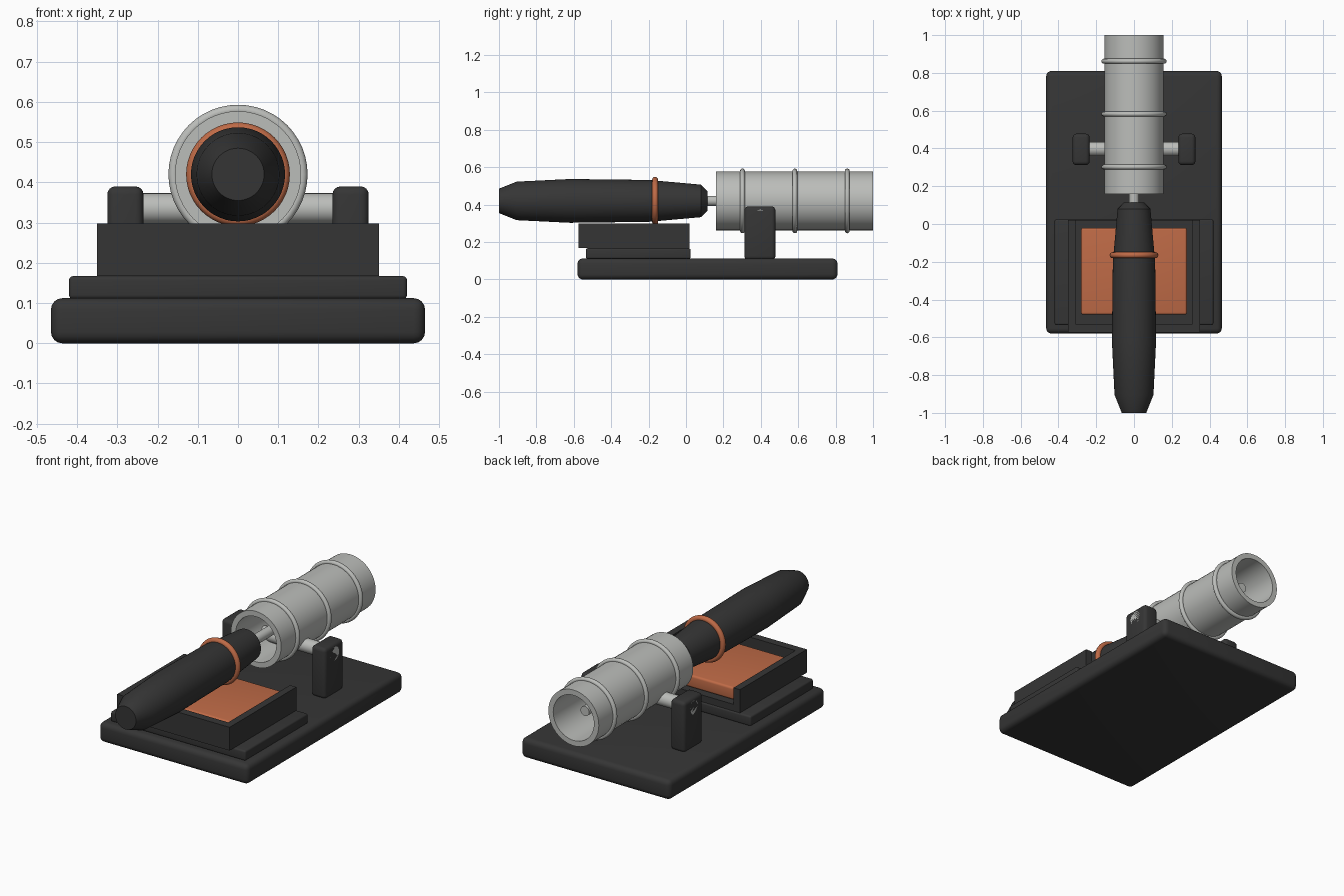
import bpy, bmesh, math
from mathutils import Matrix, Vector

if "Cube" in bpy.data.objects:
    bpy.data.objects.remove(bpy.data.objects["Cube"])

AXIS_Z = 0.42  # height of the barrel and pen centre line


def material(name, rgb):
    m = bpy.data.materials.new(name)
    m.diffuse_color = (*rgb, 1)
    m.use_nodes = True
    m.node_tree.nodes["Principled BSDF"].inputs["Base Color"].default_value = m.diffuse_color
    return m


BLACK = material("charcoal", (0.036, 0.036, 0.036))
SILVER = material("silver grey", (0.5, 0.51, 0.49))
COPPER = material("copper", (0.52, 0.145, 0.062))


def finish(name, bm, mat, smooth=True):
    bmesh.ops.recalc_face_normals(bm, faces=bm.faces)
    me = bpy.data.meshes.new(name)
    bm.to_mesh(me)
    bm.free()
    me.materials.append(mat)
    ob = bpy.data.objects.new(name, me)
    bpy.context.collection.objects.link(ob)
    if smooth:
        bpy.ops.object.select_all(action='DESELECT')
        bpy.context.view_layer.objects.active = ob
        ob.select_set(True)
        bpy.ops.object.shade_smooth_by_angle(angle=math.radians(35))
    return ob


def box(name, x, y, z, mat, bevel=0.0):
    """Box from (min, max) ranges, with rounded edges when bevel > 0."""
    bm = bmesh.new()
    size = Vector((x[1] - x[0], y[1] - y[0], z[1] - z[0]))
    mid = Vector((sum(x) / 2, sum(y) / 2, sum(z) / 2))
    bmesh.ops.create_cube(bm, size=1, matrix=Matrix.Translation(mid) @ Matrix.Diagonal((*size, 1)))
    if bevel:
        bmesh.ops.bevel(bm, geom=list(bm.edges), offset=bevel, segments=4,
                        profile=0.5, affect='EDGES')
    return finish(name, bm, mat, bevel > 0)


def lathe(name, profile, mat, closed=False, steps=48):
    """Spin (y, radius) points around the long centre line."""
    bm = bmesh.new()
    rings = []
    for y, r in profile:
        rings.append([bm.verts.new((r * math.cos(a), y, AXIS_Z + r * math.sin(a)))
                      for a in (2 * math.pi * i / steps for i in range(steps))])
    pairs = list(zip(rings, rings[1:]))
    if closed:
        pairs.append((rings[-1], rings[0]))
    else:
        bm.faces.new(rings[0])
        bm.faces.new(rings[-1])
    for a, b in pairs:
        for i in range(steps):
            j = (i + 1) % steps
            bm.faces.new((a[i], a[j], b[j], b[i]))
    return finish(name, bm, mat)


def hoop(name, y, major, minor, mat):
    pts = [(y + minor * math.cos(t), major + minor * math.sin(t))
           for t in (2 * math.pi * i / 12 for i in range(12))]
    return lathe(name, pts, mat, closed=True)


# Stand: base slab and the plinth under the tray
box("base", (-0.465, 0.465), (-0.58, 0.81), (0, 0.112), BLACK, 0.028)
box("tray_plinth", (-0.42, 0.42), (-0.535, 0.025), (0.11, 0.167), BLACK, 0.01)

# Tray, open towards the barrel, with a copper pad inside
bm = bmesh.new()
outline = [(-0.35, -0.575), (0.35, -0.575), (0.35, 0.02), (0.31, 0.02),
           (0.31, -0.53), (-0.31, -0.53), (-0.31, 0.02), (-0.35, 0.02)]
wall = bm.faces.new([bm.verts.new((x, y, 0.167)) for x, y in outline])
ext = bmesh.ops.extrude_face_region(bm, geom=[wall])
bmesh.ops.translate(bm, vec=(0, 0, 0.131),
                    verts=[v for v in ext["geom"] if isinstance(v, bmesh.types.BMVert)])
if not wall.is_valid or len([f for f in bm.faces if len(f.verts) == 8]) < 2:
    bottom = [v for v in bm.verts if v.co.z < 0.17]
    bmesh.ops.contextual_create(bm, geom=bottom)
finish("tray_walls", bm, BLACK, False)
box("tray_floor", (-0.31, 0.31), (-0.53, 0.02), (0.167, 0.205), BLACK)
box("copper_pad", (-0.28, 0.28), (-0.48, -0.02), (0.205, 0.275), COPPER, 0.012)

# Posts carrying the cross axle
for side, s in (("left", -1), ("right", 1)):
    box(side + "_post", sorted((s * 0.235, s * 0.325)), (0.312, 0.478), (0.105, 0.39), BLACK, 0.02)
bm = bmesh.new()
bmesh.ops.create_cone(bm, cap_ends=True, segments=32, radius1=0.038, radius2=0.038, depth=0.65,
                      matrix=Matrix.Translation((0, 0.397, 0.335)) @ Matrix.Rotation(math.pi / 2, 4, 'Y'))
finish("cross_axle", bm, SILVER)

# Hollow barrel with three raised bands
lathe("barrel", [(0.16, 0.127), (0.16, 0.157), (1.0, 0.157), (1.0, 0.127)], SILVER, closed=True)
for i, y in enumerate((0.302, 0.582, 0.862)):
    hoop(f"barrel_band_{i + 1}", y, 0.16, 0.013, SILVER)

# Pen with its copper ring, and the rod running into the barrel
lathe("pen_body", [(-1.0, 0.065), (-0.905, 0.103), (-0.62, 0.117), (-0.2, 0.112),
                   (0.08, 0.087), (0.115, 0.052)], BLACK)
hoop("pen_ring", -0.165, 0.113, 0.016, COPPER)
lathe("rod", [(0.09, 0.027), (0.9, 0.027)], SILVER, steps=24)
